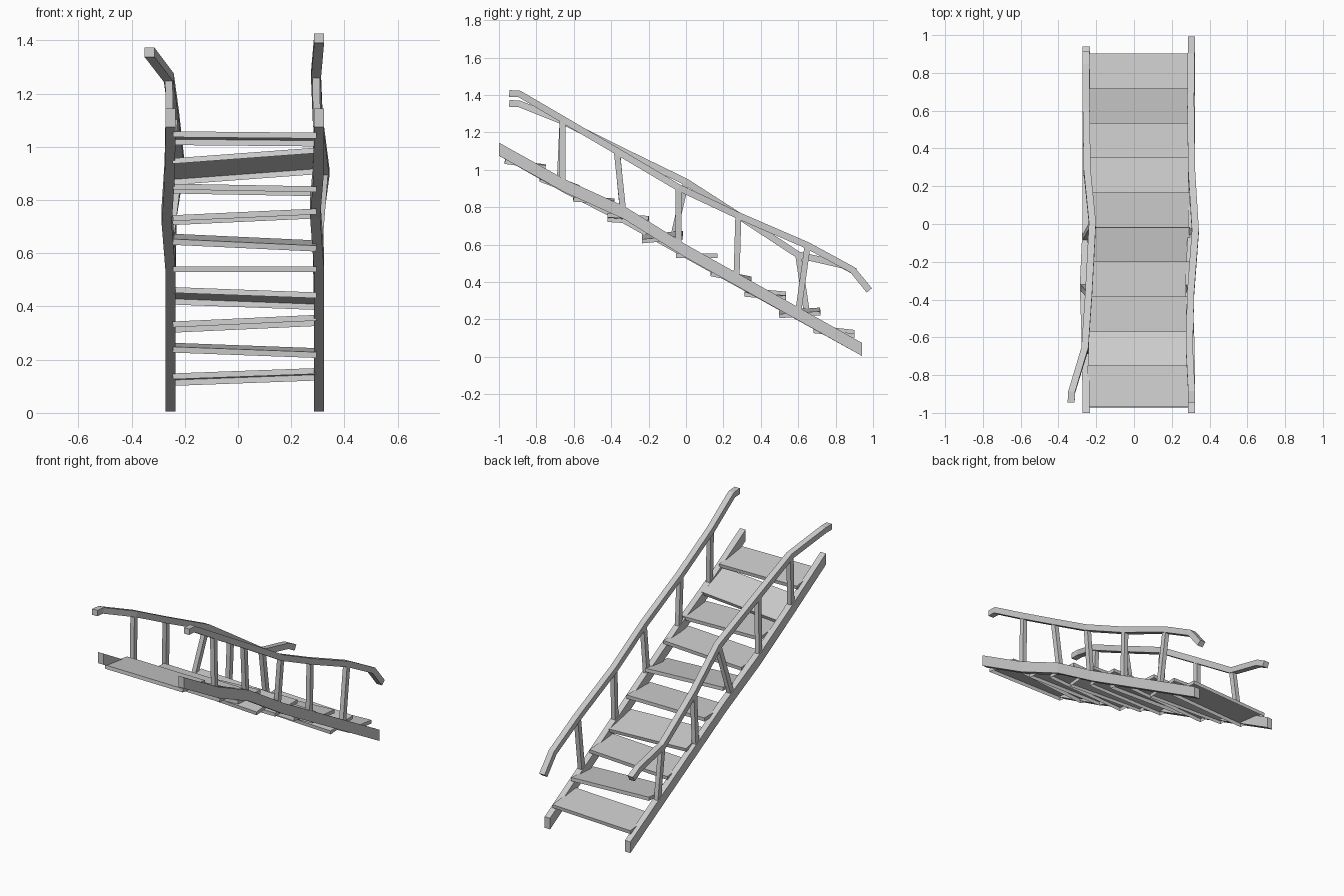
import bpy, bmesh
from math import atan2
from mathutils import Vector, Matrix

cube = bpy.data.objects.get("Cube")
if cube:
    bpy.data.objects.remove(cube, do_unlink=True)

GRAY = (0.6, 0.6, 0.6, 1)
mat = bpy.data.materials.new("light_gray")
mat.use_nodes = True
mat.diffuse_color = GRAY
mat.node_tree.nodes["Principled BSDF"].inputs["Base Color"].default_value = GRAY


def finish(name, bm):
    mesh = bpy.data.meshes.new(name)
    bm.to_mesh(mesh)
    bm.free()
    mesh.materials.append(mat)
    obj = bpy.data.objects.new(name, mesh)
    bpy.context.collection.objects.link(obj)
    return obj


def beam(name, path, width, height, plumb=False):
    """Sweep a rectangle along a path; plumb keeps every section upright."""
    pts = [Vector(p) for p in path]
    bm = bmesh.new()
    rings = []
    for i, p in enumerate(pts):
        before = (p - pts[i - 1]).normalized() if i else None
        after = (pts[i + 1] - p).normalized() if i < len(pts) - 1 else None
        tangent = (before or after) + (after or before)
        up = Vector((0, 0, 1)) if plumb else Vector((1, 0, 0)).cross(tangent).normalized()
        side = Vector((width / 2, 0, 0))
        up = up * height / 2
        rings.append([bm.verts.new(p + v) for v in (side + up, up - side, -side - up, side - up)])
    for a, b in zip(rings, rings[1:]):
        for k in range(4):
            n = (k + 1) % 4
            bm.faces.new((a[k], a[n], b[n], b[k]))
    bm.faces.new(rings[0])
    bm.faces.new(rings[-1])
    bmesh.ops.recalc_face_normals(bm, faces=bm.faces)
    return finish(name, bm)


def tread(name, y, z, roll, drop):
    """Thin board, open underneath, tilted by its rise across and fall along."""
    w, d, t = 0.54, 0.22, 0.022
    bm = bmesh.new()
    bmesh.ops.create_cube(bm, size=1, matrix=Matrix.Diagonal((w, d, t, 1)))
    bottom = [f for f in bm.faces if f.normal.z < -0.5]
    bmesh.ops.delete(bm, geom=bottom, context='FACES_ONLY')
    obj = finish(name, bm)
    obj.location = (0.025, y, z)
    obj.rotation_euler = (-atan2(drop, d), -atan2(roll, w), 0)


# Warped side stringers
beam("left_stringer", [(0.305, -1, 1.11), (0.302, -0.65, 0.915), (0.29, -0.33, 0.77),
                       (0.305, 0, 0.565), (0.305, 0.94, 0.04)], 0.038, 0.07, True)
beam("right_stringer", [(-0.253, -1, 1.11), (-0.257, -0.65, 0.91), (-0.268, -0.33, 0.745),
                        (-0.253, 0, 0.56), (-0.253, 0.94, 0.04)], 0.038, 0.07, True)

# Bent handrails
left_rail = [(0.305, -0.945, 1.408), (0.305, -0.89, 1.405), (0.293, -0.66, 1.27),
             (0.3, -0.37, 1.1), (0.325, -0.04, 0.905), (0.305, 0.28, 0.755),
             (0.3, 0.65, 0.595), (0.303, 0.89, 0.465), (0.305, 0.98, 0.355)]
right_rail = [(-0.333, -0.945, 1.355), (-0.33, -0.89, 1.352), (-0.26, -0.66, 1.26),
              (-0.24, -0.37, 1.115), (-0.22, 0, 0.935), (-0.248, 0.28, 0.755),
              (-0.253, 0.6, 0.545), (-0.253, 0.84, 0.49), (-0.253, 0.905, 0.455)]
beam("left_handrail", left_rail, 0.037, 0.036)
beam("right_handrail", right_rail, 0.037, 0.036)

# Leaning posts from the rails down to the stringers
left_feet = [(0.3, -0.66, 0.92), (0.288, -0.335, 0.77), (0.3, -0.04, 0.59),
             (0.305, 0.27, 0.42), (0.305, 0.6, 0.24)]
right_feet = [(-0.255, -0.675, 0.93), (-0.27, -0.335, 0.75), (-0.26, -0.075, 0.61),
              (-0.255, 0.27, 0.42), (-0.255, 0.65, 0.21)]
for side, rail, feet in (("left", left_rail, left_feet), ("right", right_rail, right_feet)):
    for i, foot in enumerate(feet):
        beam(f"{side}_post_{i + 1}", [rail[i + 2], foot], 0.028, 0.032)

# Crooked treads: height, rise towards the left, fall towards the back
TILTS = [(1.03, -0.005, 0.03), (0.927, 0.04, 0.085), (0.838, -0.01, 0.015),
         (0.737, 0.025, 0.015), (0.64, -0.025, -0.02), (0.54, 0, 0),
         (0.43, -0.02, 0.045), (0.335, 0.025, 0.02), (0.235, -0.02, -0.015),
         (0.135, 0.02, 0.025)]
for i, (z, roll, drop) in enumerate(TILTS):
    tread(f"tread_{i + 1}", -0.86 + 0.1835 * i, z, roll, drop)
